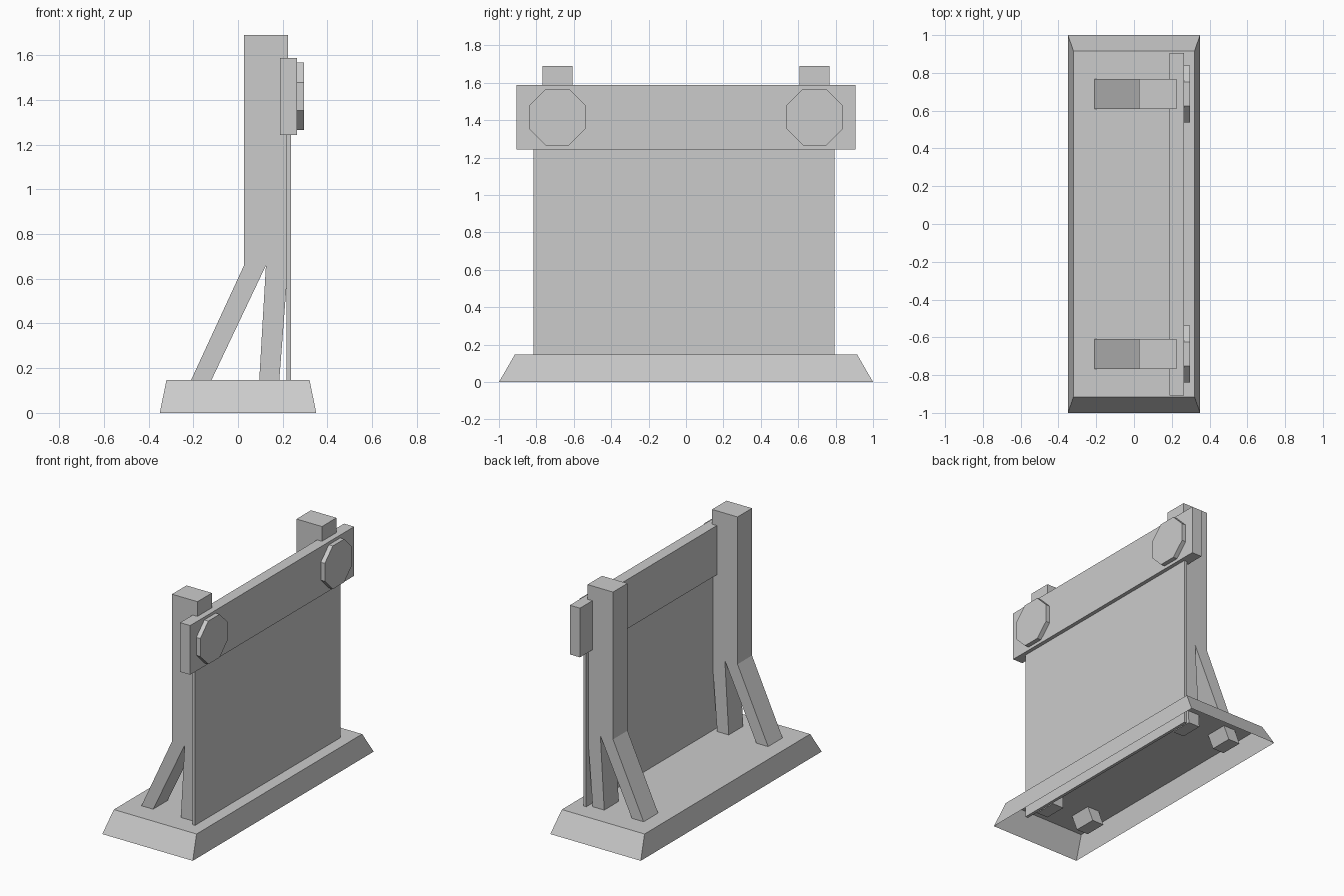
import bpy, bmesh, math
from mathutils import Matrix

old = bpy.data.objects.get("Cube")
if old:
    bpy.data.objects.remove(old, do_unlink=True)

GREY = (0.6, 0.6, 0.6, 1.0)
mat = bpy.data.materials.new("plain grey")
mat.use_nodes = True
mat.diffuse_color = GREY
mat.node_tree.nodes["Principled BSDF"].inputs["Base Color"].default_value = GREY


def finish(name, bm):
    mesh = bpy.data.meshes.new(name)
    bm.to_mesh(mesh)
    bm.free()
    obj = bpy.data.objects.new(name, mesh)
    mesh.materials.append(mat)
    bpy.context.collection.objects.link(obj)
    return obj


def box_mesh(x, y, z):
    bm = bmesh.new()
    bmesh.ops.create_cube(bm, size=1)
    for v in bm.verts:
        for axis, (lo, hi) in enumerate((x, y, z)):
            v.co[axis] = hi if v.co[axis] > 0 else lo
    return bm


# Tapered base, a hollow shell open underneath
bm = box_mesh((-0.35, 0.35), (-1, 1), (0, 0.147))
for v in bm.verts:
    if v.co.z > 0.1:
        v.co.x *= 0.32 / 0.35
        v.co.y *= 0.915
under = [f for f in bm.faces if f.normal.z < -0.9 or all(v.co.z < 0.01 for v in f.verts)]
bmesh.ops.delete(bm, geom=under, context='FACES_ONLY')
finish("base", bm)

# Thin panel and the beam across its top
finish("panel", box_mesh((0.217, 0.238), (-0.815, 0.793), (0.03, 1.4)))
finish("top_beam", box_mesh((0.187, 0.265), (-0.907, 0.905), (1.243, 1.587)))

# Posts that split into two legs, drawn as a side profile and extruded
PROFILE = [(0.027, 1.69), (0.027, 0.66), (-0.25, 0.06), (-0.16, 0.06), (0.125, 0.66),
           (0.09, 0.06), (0.178, 0.06), (0.224, 0.66), (0.224, 1.69)]
for side, y in (("right", -0.688), ("left", 0.688)):
    bm = bmesh.new()
    face = bm.faces.new([bm.verts.new((px, y - 0.08, pz)) for px, pz in PROFILE])
    out = bmesh.ops.extrude_face_region(bm, geom=[face])
    for v in out["geom"]:
        if isinstance(v, bmesh.types.BMVert):
            v.co.y += 0.16
    bmesh.ops.recalc_face_normals(bm, faces=bm.faces)
    finish(("front" if y < 0 else "back") + "_post", bm)

    # Octagonal disc on the beam
    bm = bmesh.new()
    radius = 0.151 / math.cos(math.pi / 8)
    bmesh.ops.create_cone(bm, cap_ends=True, segments=8, radius1=radius, radius2=radius, depth=0.04)
    spin = Matrix.Rotation(math.pi / 2, 4, 'Y') @ Matrix.Rotation(math.pi / 8, 4, 'Z')
    if abs(max(v.co.x for v in bm.verts) - radius) > 0.001:
        spin = Matrix.Rotation(math.pi / 2, 4, 'Y')
    bmesh.ops.transform(bm, matrix=Matrix.Translation((0.276, y, 1.416)) @ spin, verts=bm.verts)
    finish(("front" if y < 0 else "back") + "_disc", bm)
